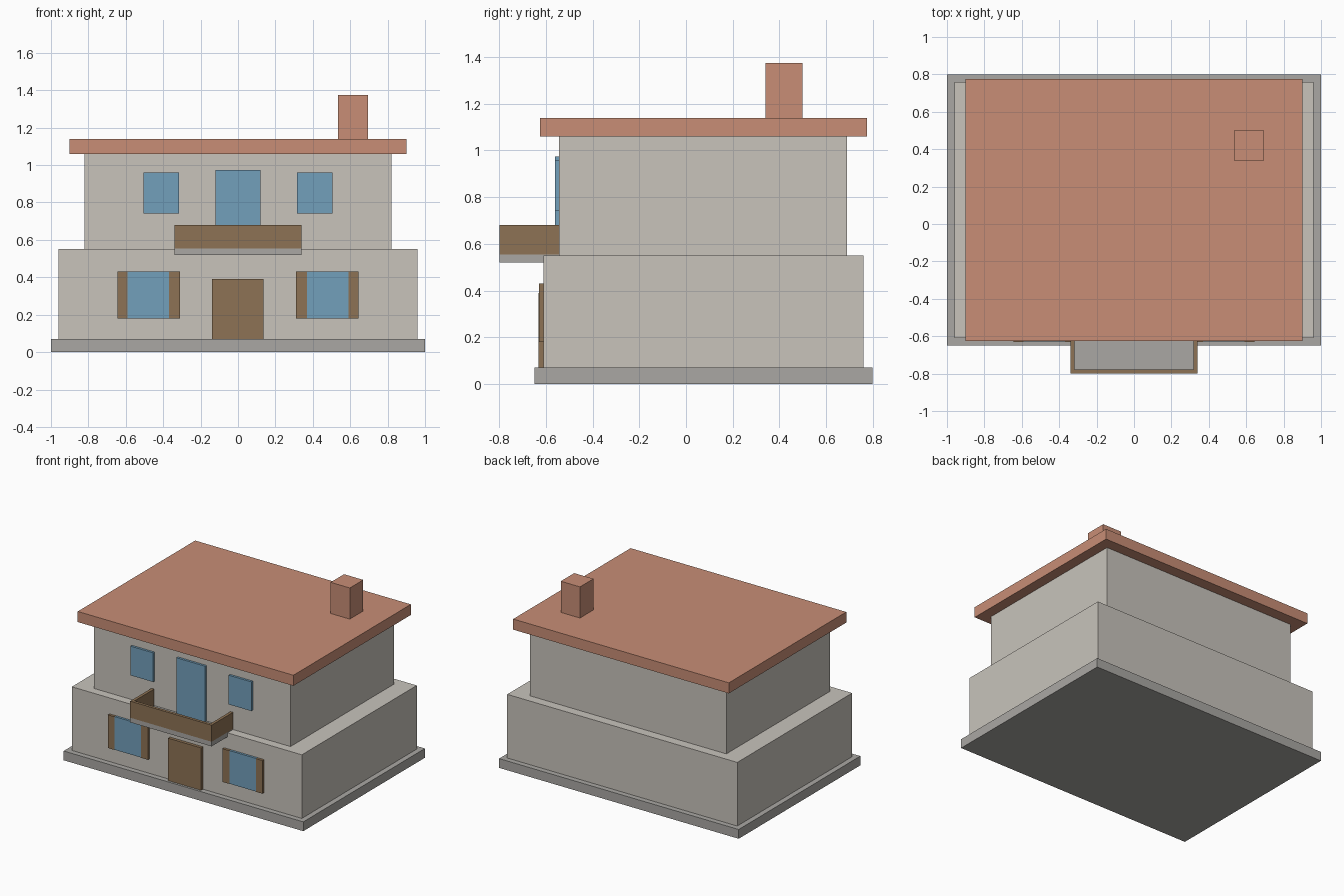
import bpy
import bmesh

cube = bpy.data.objects.get("Cube")
if cube:
    bpy.data.objects.remove(cube, do_unlink=True)


def material(name, rgb):
    mat = bpy.data.materials.new(name)
    mat.use_nodes = True
    colour = (*rgb, 1)
    mat.diffuse_color = colour
    mat.node_tree.nodes["Principled BSDF"].inputs["Base Color"].default_value = colour
    return mat


plaster = material("warm plaster", (0.58, 0.55, 0.50))
terracotta = material("terracotta", (0.58, 0.27, 0.18))
stone = material("grey stone", (0.40, 0.39, 0.37))
wood = material("brown wood", (0.27, 0.17, 0.09))
glass = material("blue glass", (0.17, 0.35, 0.50))


def box(name, mat, xs, ys, zs):
    """Flat-sided block spanning the given ranges."""
    bm = bmesh.new()
    bmesh.ops.create_cube(bm, size=1)
    for v in bm.verts:
        v.co = [(a + b) / 2 + c * (b - a) for c, (a, b) in zip(v.co, (xs, ys, zs))]
    mesh = bpy.data.meshes.new(name)
    bm.to_mesh(mesh)
    bm.free()
    mesh.materials.append(mat)
    obj = bpy.data.objects.new(name, mesh)
    bpy.context.collection.objects.link(obj)
    return obj


def pair(name, mat, xs, ys, zs):
    """The same block on the left (+x) and right (-x) sides."""
    box("left_" + name, mat, xs, ys, zs)
    box("right_" + name, mat, (-xs[1], -xs[0]), ys, zs)


# Main masses, stacked
lower_front, upper_front = -0.61, -0.545
box("foundation", stone, (-1, 1), (-0.65, 0.8), (0, 0.07))
box("lower_storey", plaster, (-0.96, 0.96), (lower_front, 0.76), (0.07, 0.55))
box("upper_storey", plaster, (-0.82, 0.82), (upper_front, 0.69), (0.55, 1.06))
box("roof_slab", terracotta, (-0.9, 0.9), (-0.625, 0.775), (1.06, 1.14))
box("chimney", terracotta, (0.535, 0.695), (0.34, 0.50), (1.14, 1.375))

# Ground floor door and shuttered windows
box("front_door", wood, (-0.14, 0.135), (-0.633, lower_front), (0.07, 0.39))
low = (0.18, 0.43)
pair("lower_window", glass, (0.37, 0.59), (-0.627, lower_front), low)
pair("inner_shutter", wood, (0.31, 0.37), (-0.63, lower_front), low)
pair("outer_shutter", wood, (0.59, 0.645), (-0.63, lower_front), low)

# Upper floor openings
pair("upper_window", glass, (0.315, 0.505), (-0.562, upper_front), (0.74, 0.96))
box("balcony_door", glass, (-0.12, 0.12), (-0.562, upper_front), (0.55, 0.975))

# Balcony floor with a parapet around three sides
box("balcony_floor", stone, (-0.34, 0.34), (-0.8, upper_front), (0.52, 0.555))
box("balcony_front_parapet", wood, (-0.34, 0.34), (-0.8, -0.778), (0.555, 0.68))
pair("balcony_side_parapet", wood, (0.318, 0.34), (-0.778, upper_front), (0.555, 0.68))
